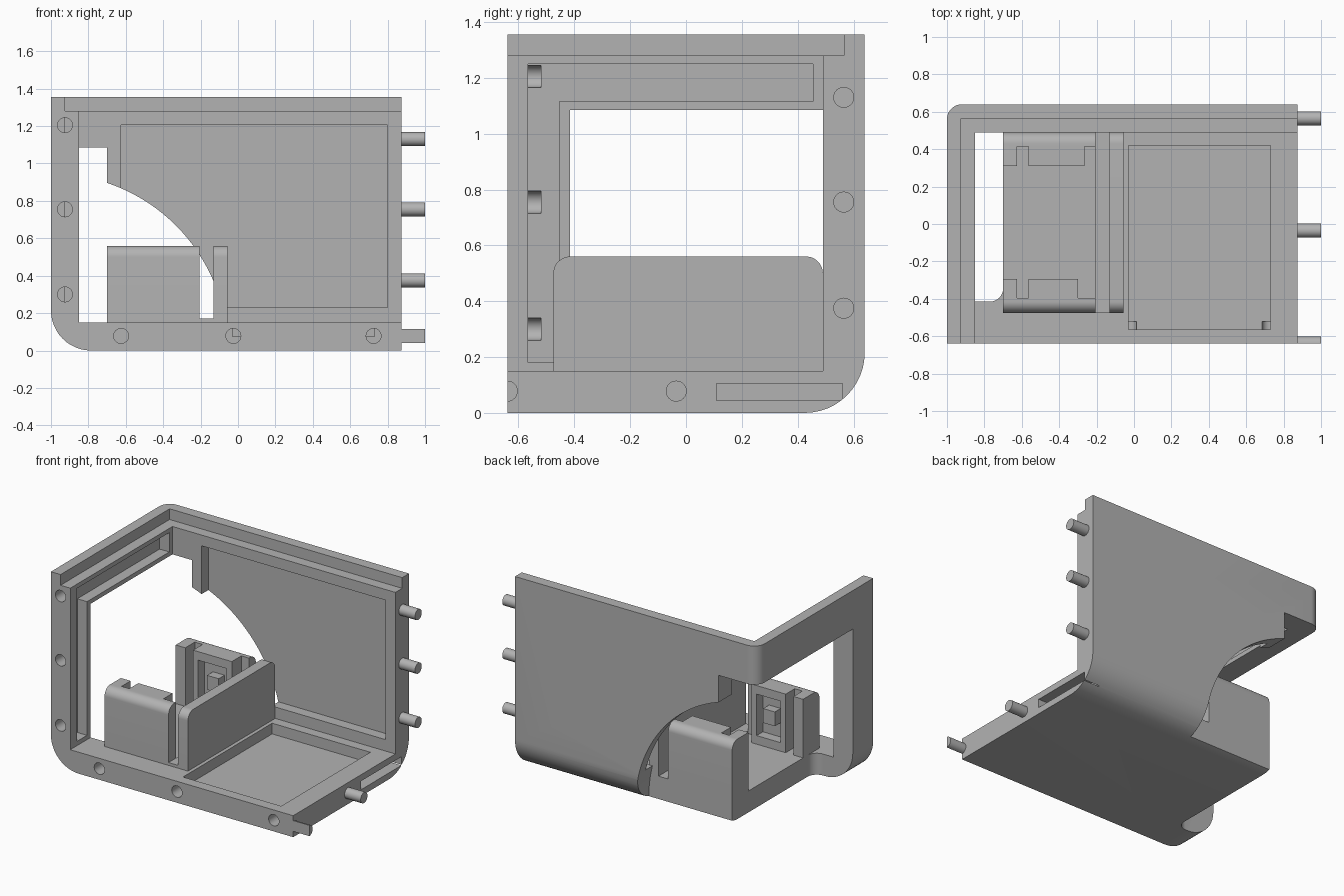
import bpy, bmesh, math
from mathutils import Vector

cube = bpy.data.objects.get("Cube")
if cube:
    bpy.data.objects.remove(cube, do_unlink=True)

grey = bpy.data.materials.new("plain_grey")
grey.use_nodes = True
grey.diffuse_color = (0.45, 0.45, 0.45, 1)
grey.node_tree.nodes["Principled BSDF"].inputs["Base Color"].default_value = (0.45, 0.45, 0.45, 1)


def outline(u0, v0, u1, v1, radii=(0, 0, 0, 0), steps=12):
    """Rectangle with its own radius at each corner, counter-clockwise from low-low."""
    corners = ((u0, v0, 1, 1), (u1, v0, -1, 1), (u1, v1, -1, -1), (u0, v1, 1, -1))
    pts = []
    for i, ((u, v, su, sv), r) in enumerate(zip(corners, radii)):
        if not r:
            pts.append((u, v))
            continue
        for k in range(steps + 1):
            a = math.pi * (1 + i / 2 + k / steps / 2)
            pts.append((u + su * r + r * math.cos(a), v + sv * r + r * math.sin(a)))
    return pts


def disc(u, v, r, steps=24):
    turn = [2 * math.pi * k / steps for k in range(steps)]
    return [(u + r * math.cos(a), v + r * math.sin(a)) for a in turn]


def prism(name, pts, axis, lo, hi):
    """Extrude a 2D profile along an axis from lo to hi."""
    place = {"x": lambda p, d: Vector((d, p[0], p[1])),
             "y": lambda p, d: Vector((p[0], d, p[1])),
             "z": lambda p, d: Vector((p[0], p[1], d))}[axis]
    bm = bmesh.new()
    face = bm.faces.new([bm.verts.new(place(p, lo)) for p in pts])
    ext = bmesh.ops.extrude_face_region(bm, geom=[face])
    moved = [g for g in ext["geom"] if isinstance(g, bmesh.types.BMVert)]
    bmesh.ops.translate(bm, verts=moved, vec=place((0, 0), hi - lo))
    bmesh.ops.recalc_face_normals(bm, faces=bm.faces)
    mesh = bpy.data.meshes.new(name)
    bm.to_mesh(mesh)
    bm.free()
    mesh.materials.append(grey)
    obj = bpy.data.objects.new(name, mesh)
    bpy.context.collection.objects.link(obj)
    return obj


def box(name, x0, x1, y0, y1, z0, z1):
    return prism(name, outline(x0, y0, x1, y1), "z", z0, z1)


def combine(obj, tool, operation="DIFFERENCE"):
    mod = obj.modifiers.new("cut", "BOOLEAN")
    mod.operation, mod.solver, mod.object = operation, "EXACT", tool
    bpy.context.view_layer.objects.active = obj
    bpy.ops.object.modifier_apply(modifier=mod.name)
    bpy.data.objects.remove(tool, do_unlink=True)


X0, X1, Y, TOP = -1.0, 0.875, 0.64, 1.355

# Outer body, rounded along the lower left, lower back and upright back left edges
shell = prism("corner_shell", outline(X0, 0, X1, TOP, (0.215, 0, 0, 0)), "y", -Y, Y)
combine(shell, prism("back_round", outline(-Y - 1, 0, Y, TOP + 1, (0, 0.215, 0, 0)), "x", -2, 2), "INTERSECT")
combine(shell, prism("side_round", outline(X0, -Y - 1, X1 + 1, Y, (0, 0, 0, 0.08)), "z", -1, 2), "INTERSECT")

# Main cavity and the step around the top rim
combine(shell, box("cavity", -0.85, 2, -2, 0.49, 0.15, 2))
combine(shell, box("rim_step", -0.925, 2, -2, 0.565, 1.28, 2))

# Shallow panels sunk into the floor and back wall, and the groove in the left wall
combine(shell, box("floor_panel", -0.03, 0.73, -0.565, 0.42, 0.075, 0.3))
combine(shell, box("back_panel", -0.625, 0.80, 0.4, 0.565, 0.23, 1.205))
combine(shell, box("upright_groove", -0.925, -0.8, -0.565, -0.455, 0.18, 1.25))
combine(shell, box("upper_groove", -0.925, -0.8, -0.5, 0.455, 1.115, 1.25))

# Window through the left wall and floor, and the round cut in the back wall
combine(shell, prism("window", outline(-1.2, -0.415, -0.70, 0.9, (0, 0.07, 0, 0)), "z", -0.2, 1.085))
combine(shell, prism("round_cut", disc(-1, 0, 0.945, 128), "y", 0.49, 0.9))

# Peg holes in the front and the slot in the right end
for x, z in ((-0.925, 0.30), (-0.925, 0.755), (-0.925, 1.205),
             (-0.625, 0.078), (-0.025, 0.078), (0.725, 0.078)):
    combine(shell, prism("hole", disc(x, z, 0.04), "y", -0.9, -0.52))
combine(shell, box("slot", X1 - 0.12, 1.1, 0.11, 0.56, 0.045, 0.105))

# Rounded holder, opened in the middle into two jaws
profile = outline(-0.475, 0.15, 0.49, 0.56, (0, 0, 0.06, 0.06))
holder = prism("switch_holder", profile, "x", -0.70, -0.205)
combine(holder, box("middle", -1, 0, -0.295, 0.31, 0, 1))
for side, face, deep, shoulder in ((1, 0.31, 0.415, -0.265), (-1, -0.295, -0.395, -0.30)):
    lo, hi = sorted((face - side * 0.05, deep))
    combine(holder, box("groove", -0.625, -0.565, lo, hi, 0.15, 1))
    combine(holder, box("shoulder", shoulder, 0, lo, hi, 0.15, 1))
    lo, hi = sorted((face - side * 0.05, face + side * 0.07))
    combine(holder, box("pocket", -0.525, shoulder - 0.04, lo, hi, 0.21, 0.50))
    # Small button inside each pocket
    mid = (-0.565 + shoulder) / 2
    lo, hi = sorted((face + side * 0.005, face + side * 0.07))
    box("button_back" if side > 0 else "button_front", mid - 0.045, mid + 0.045, lo, hi, 0.31, 0.41)

# Divider wall and the low strip beside it
prism("divider", profile, "x", -0.13, -0.055)
box("gap_strip", -0.205, -0.13, -0.475, 0.49, 0.15, 0.17)

# Pegs on the right end, the front one halved
for i, (y, z) in enumerate(((0.565, 0.375), (0.565, 0.755), (0.565, 1.13), (-0.035, 0.078))):
    prism("peg_%d" % (i + 1), disc(y, z, 0.0375), "x", X1, 1)
half_peg = [(-Y + 0.0375 * math.cos(a), 0.078 + 0.0375 * math.sin(a))
            for a in (math.pi * (k / 12 - 0.5) for k in range(13))]
prism("half_peg", half_peg, "x", X1, 1)

# Smooth the curves, keep the edges sharp
bpy.ops.object.select_all(action="DESELECT")
for obj in bpy.context.collection.objects:
    if obj.type == "MESH" and grey.name in obj.data.materials:
        obj.select_set(True)
        bpy.context.view_layer.objects.active = obj
bpy.ops.object.shade_smooth_by_angle(angle=math.radians(30))
